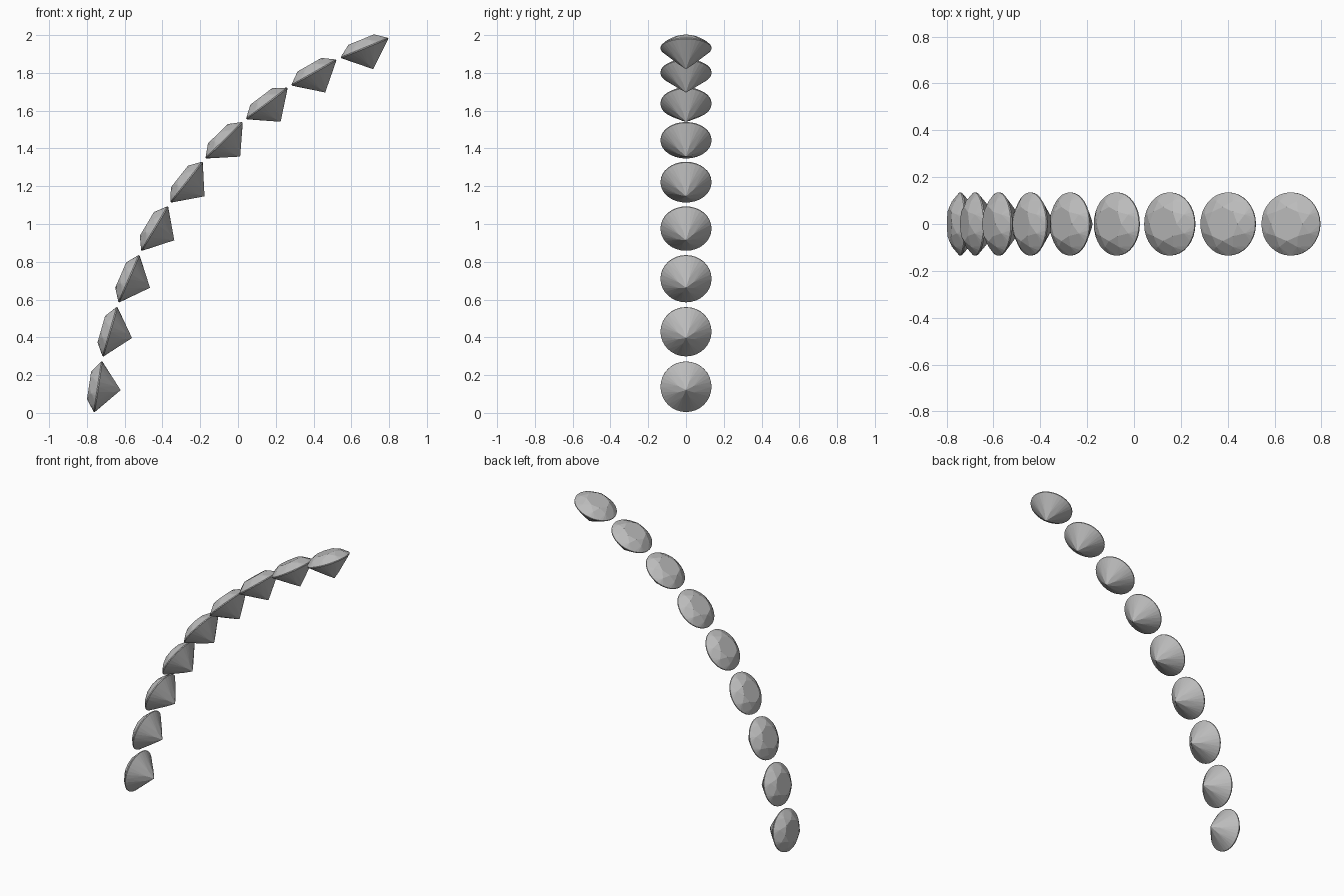
import bpy
import bmesh
from math import sin, cos, pi, radians

cube = bpy.data.objects.get("Cube")
if cube:
    bpy.data.objects.remove(cube)

# Proportions of one brilliant-cut stone
RADIUS, TABLE = 0.135, 0.073
CROWN, PAVILION, BAND = 0.045, 0.118, 0.006
MAINS, FAN = 8, 4                 # main facets, girdle steps per main facet
SIDES = MAINS * FAN

mat = bpy.data.materials.new("stone grey")
mat.use_nodes = True
GREY = (0.5, 0.5, 0.5, 1)
mat.diffuse_color = GREY
mat.node_tree.nodes["Principled BSDF"].inputs["Base Color"].default_value = GREY


def ring(bm, count, radius, z, offset=0.0):
    step = 2 * pi / count
    return [bm.verts.new((radius * cos((i + offset) * step),
                          radius * sin((i + offset) * step), z))
            for i in range(count)]


def make_stone():
    bm = bmesh.new()
    half = cos(pi / MAINS)
    # Star and lower tips lie on the planes of the main facets
    star_r = TABLE + 0.4 * (RADIUS - TABLE)
    low_r = 0.3 * RADIUS
    top = BAND / 2
    table = ring(bm, MAINS, TABLE, top + CROWN)
    star = ring(bm, MAINS, star_r / half, top + 0.6 * CROWN, 0.5)
    upper = ring(bm, SIDES, RADIUS, top)
    lower = ring(bm, SIDES, RADIUS, -top)
    low = ring(bm, MAINS, low_r / half, -top - 0.7 * PAVILION, 0.5)
    culet = bm.verts.new((0, 0, -top - PAVILION))

    bm.faces.new(table)
    for i in range(MAINS):
        n = (i + 1) % MAINS
        bm.faces.new((table[i], star[i], table[n]))
        bm.faces.new((table[i], star[i - 1], upper[i * FAN], star[i]))
        bm.faces.new((culet, low[i], lower[i * FAN], low[i - 1]))
        # Half facets fan out to the girdle
        for k in range(i * FAN, (i + 1) * FAN):
            m = (k + 1) % SIDES
            bm.faces.new((star[i], upper[k], upper[m]))
            bm.faces.new((low[i], lower[m], lower[k]))
            bm.faces.new((upper[k], lower[k], lower[m], upper[m]))
    bmesh.ops.recalc_face_normals(bm, faces=bm.faces)
    mesh = bpy.data.meshes.new("stone")
    bm.to_mesh(mesh)
    bm.free()
    mesh.materials.append(mat)
    return mesh


# Nine stones along an arc, tables facing outward
COUNT, ARC = 9, 2.31
CENTRE_X, CENTRE_Z = 1.543, -0.207
START, END = radians(81.4), radians(22.2)
stone = make_stone()
for i in range(COUNT):
    a = START + (END - START) * i / (COUNT - 1)
    ob = bpy.data.objects.new(f"stone_{i + 1}", stone)
    ob.location = (CENTRE_X - ARC * sin(a), 0, CENTRE_Z + ARC * cos(a))
    ob.rotation_euler = (0, -a, 0)
    bpy.context.collection.objects.link(ob)
